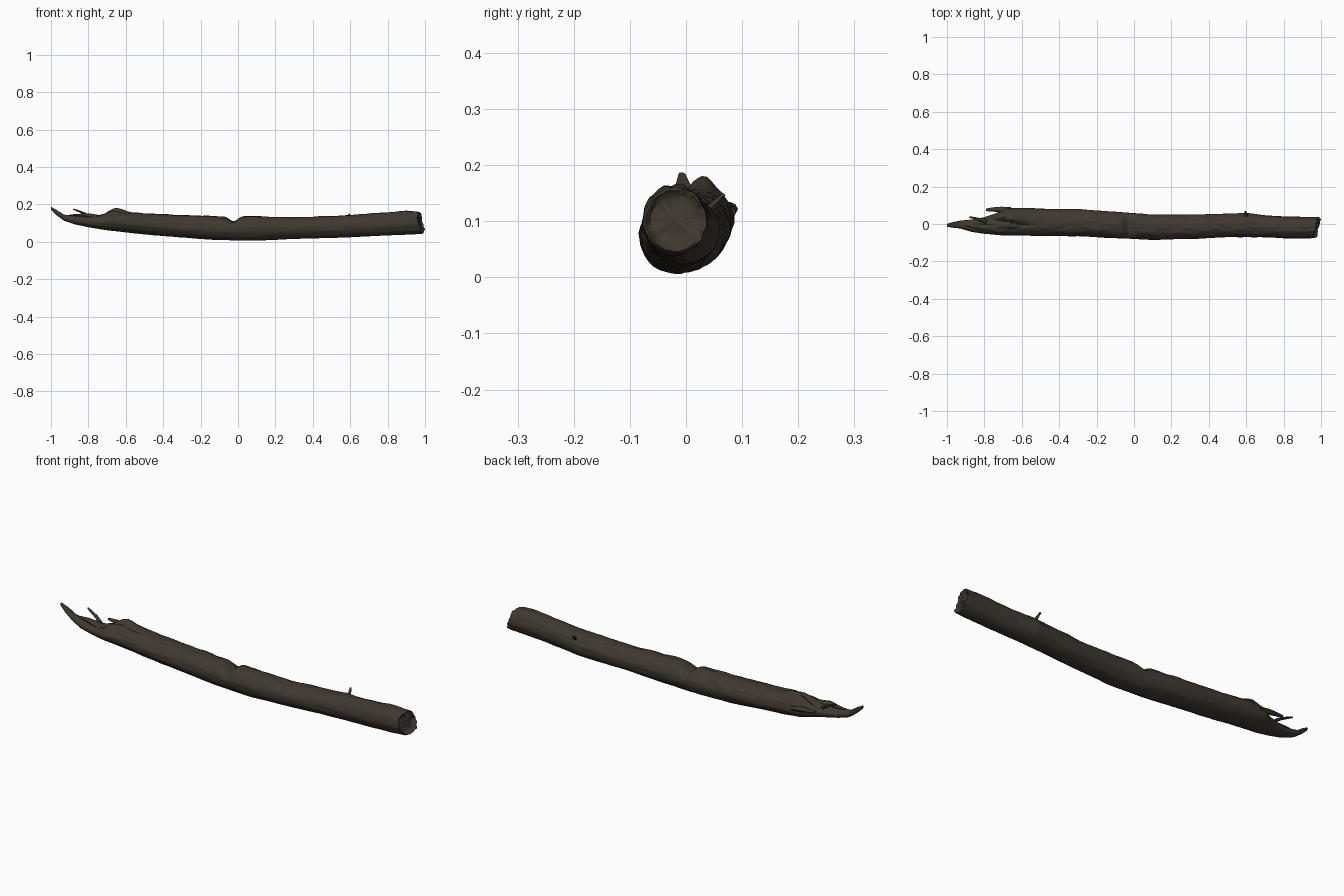
import bpy, bmesh, math
from mathutils import Vector, noise

if "Cube" in bpy.data.objects:
    bpy.data.objects.remove(bpy.data.objects["Cube"])

bark = bpy.data.materials.new("dark brown bark")
bark.diffuse_color = (0.05, 0.04, 0.029, 1)
bark.use_nodes = True
bark.node_tree.nodes["Principled BSDF"].inputs["Base Color"].default_value = bark.diffuse_color

# Trunk stations: x, bottom z, top z, front y, back y
STATIONS = [
    (-1.0, .170, .190, -.014, .000), (-.97, .142, .174, -.020, .010),
    (-.93, .112, .146, -.024, .018), (-.87, .092, .138, -.042, .024),
    (-.80, .078, .138, -.052, .036), (-.73, .066, .144, -.058, .060),
    (-.69, .060, .156, -.060, .085), (-.60, .050, .160, -.061, .086),
    (-.50, .040, .153, -.065, .083), (-.30, .022, .143, -.066, .078),
    (-.10, .009, .136, -.076, .066), (.10, .007, .136, -.084, .050),
    (.30, .015, .130, -.080, .050), (.50, .020, .139, -.071, .055),
    (.60, .024, .143, -.070, .060), (.70, .029, .150, -.071, .046),
    (.80, .034, .157, -.076, .040), (.90, .038, .167, -.077, .037),
    (.97, .042, .160, -.075, .036)]
SIDES, RINGS = 56, 260


def station(x):
    """Blend the two stations either side of x."""
    for a, b in zip(STATIONS, STATIONS[1:]):
        if x <= b[0]:
            t = (x - a[0]) / (b[0] - a[0])
            return [p + (q - p) * t for p, q in zip(a[1:], b[1:])]
    return STATIONS[-1][1:]


def bump(x, centre, width):
    return math.exp(-((x - centre) / width) ** 2)


def surface(x, ang):
    lo, hi, front, back = station(x)
    c, s = math.cos(ang), math.sin(ang)
    up = max(s, 0)
    size = min(1, (hi - lo) / .1)
    broken = max(0, min(1, (-.45 - x) / .25))
    # Lengthwise bark ridges, rougher on top and at the splintered end
    ridge = noise.noise(Vector((x * 5, c * 3.2, s * 3.2)))
    fine = noise.noise(Vector((x * 16 + 9, c * 5, s * 5)))
    k = 1 + size * (.035 * ridge + (.02 + .05 * up + .07 * broken * up) * fine)
    y = (front + back) / 2 + (back - front) / 2 * c * k
    z = (lo + hi) / 2 + (hi - lo) / 2 * s * k
    # Notch in the top and raised broken lip
    z -= .026 * up * bump(x, -.025, .03)
    z += .024 * up * bump(x, -.65, .045) * bump(y, .03, .035)
    # Long crack along the top of the broken half
    z -= .016 * up * bump(y, .01 + .015 * math.sin(x * 14), .009) * broken * size
    # Slanted cut end with a lower lip
    w = max(0, (x - .85) / .12)
    x += w * (.22 * (y + .02) + .018 * bump(z, .065, .03) + .006 * fine)
    return Vector((x, y, max(z, 0)))


def finish(bm, name):
    bmesh.ops.recalc_face_normals(bm, faces=bm.faces)
    me = bpy.data.meshes.new(name)
    bm.to_mesh(me)
    bm.free()
    me.materials.append(bark)
    for p in me.polygons:
        p.use_smooth = True
    ob = bpy.data.objects.new(name, me)
    bpy.context.collection.objects.link(ob)
    bpy.context.view_layer.objects.active = ob
    ob.select_set(True)
    bpy.ops.object.shade_smooth_by_angle(angle=math.radians(45))
    ob.select_set(False)


def loft(bm, rings):
    n = len(rings[0])
    loops = [[bm.verts.new(p) for p in r] for r in rings]
    for a, b in zip(loops, loops[1:]):
        for i in range(n):
            j = (i + 1) % n
            bm.faces.new((a[i], a[j], b[j], b[i]))
    bm.faces.new(loops[0])
    bm.faces.new(loops[-1])


# Log, with a slightly hollow cut face at the right end
rings = []
for r in range(RINGS + 1):
    x = -1 + 1.97 * r / RINGS
    rings.append([surface(x, math.tau * i / SIDES) for i in range(SIDES)])
edge = rings[-1]
mid = sum(edge, Vector()) / SIDES
for f, d in ((.93, .002), (.8, -.008), (.6, -.012), (.35, -.01), (.1, -.008)):
    ring = []
    for p in edge:
        q = mid.lerp(p, f)
        q.x += d + .008 * noise.noise(q * 30)
        ring.append(q)
    rings.append(ring)
bm = bmesh.new()
loft(bm, rings)
finish(bm, "log")


def splinter(name, path, radii):
    """Tapering, irregular wooden sliver along a path."""
    pts = [Vector(p) for p in path]
    out = []
    for i, p in enumerate(pts):
        d = (pts[min(i + 1, len(pts) - 1)] - pts[max(i - 1, 0)]).normalized()
        u = d.cross(Vector((0, 0, 1))).normalized()
        v = u.cross(d)
        out.append([p + (u * math.cos(a) + v * math.sin(a) * .75) * radii[i]
                    * (1 + .25 * noise.noise(p * 40 + Vector((a, 0, 0))))
                    for a in (math.tau * k / 8 for k in range(8))])
    b = bmesh.new()
    loft(b, out)
    finish(b, name)


# Splinters at the broken end and a small twig stub
splinter("thin_splinter", [(-.79, .012, .13), (-.82, .022, .150), (-.85, .030, .163), (-.88, .038, .174)],
         [.012, .009, .007, .004])
splinter("back_splinter", [(-.66, .068, .115), (-.71, .076, .122), (-.75, .078, .125), (-.79, .076, .128)],
         [.022, .016, .012, .007])
splinter("middle_splinter", [(-.74, -.02, .125), (-.80, -.018, .138), (-.85, -.012, .142), (-.90, -.005, .142)],
         [.022, .018, .012, .005])
splinter("twig_stub", [(.60, .030, .110), (.60, .048, .128), (.597, .060, .140), (.594, .067, .148)],
         [.012, .008, .006, .005])
